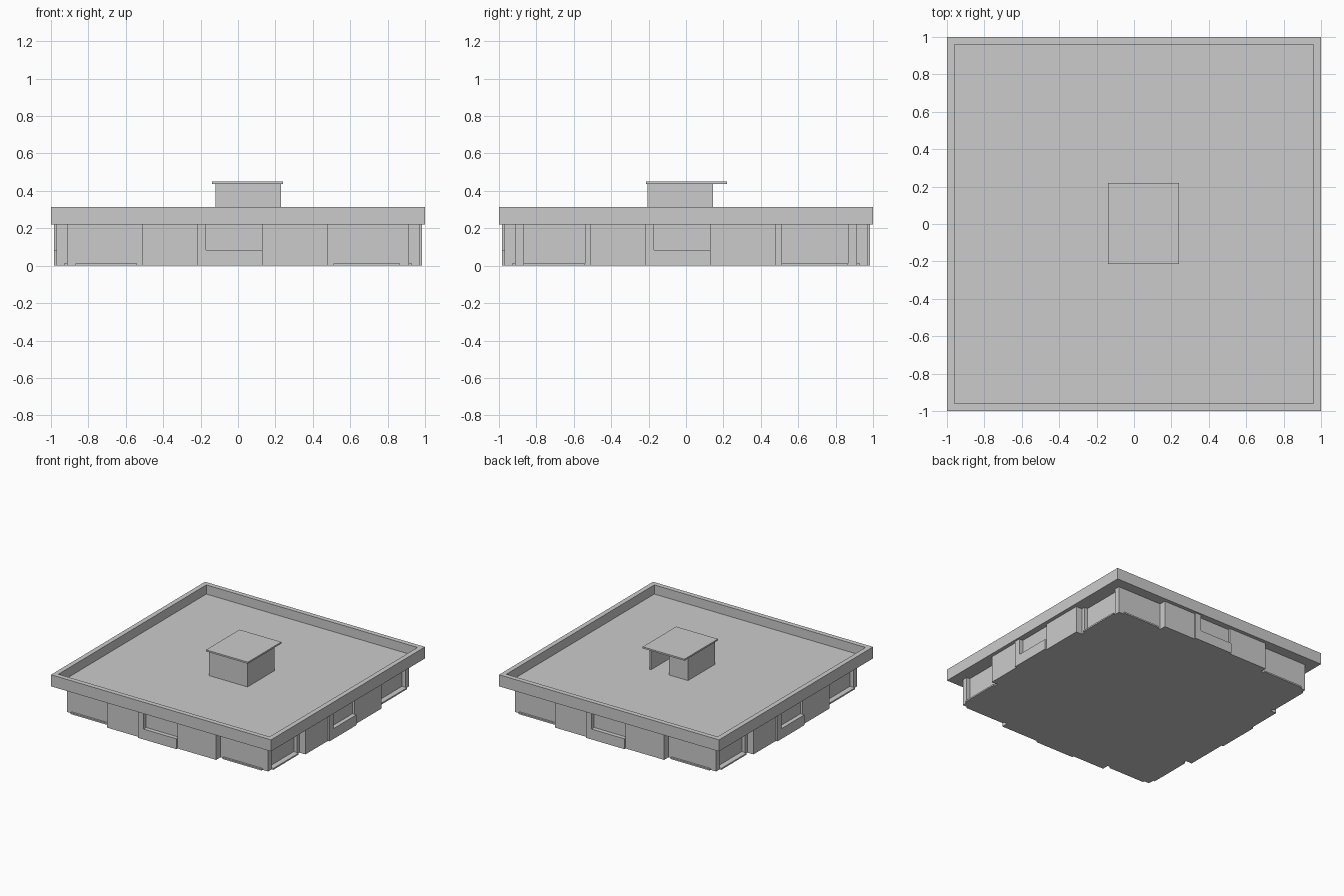
import bpy
from math import pi
from mathutils import Matrix

if "Cube" in bpy.data.objects:
    bpy.data.objects.remove(bpy.data.objects["Cube"], do_unlink=True)

grey = bpy.data.materials.new("plain grey")
grey.use_nodes = True
COLOUR = (0.6, 0.6, 0.6, 1)
grey.diffuse_color = COLOUR
grey.node_tree.nodes["Principled BSDF"].inputs["Base Color"].default_value = COLOUR

CORNERS = [(0, 0), (1, 0), (1, 1), (0, 1)]
QUADS = [(3, 2, 1, 0), (4, 5, 6, 7), (0, 1, 5, 4),
         (1, 2, 6, 5), (2, 3, 7, 6), (3, 0, 4, 7)]


def box(name, x, y, z, quarter=0):
    """Axis-aligned box from ranges, turned by quarter turns about the centre."""
    verts = [(x[i], y[j], h) for h in z for i, j in CORNERS]
    mesh = bpy.data.meshes.new(name)
    mesh.from_pydata(verts, [], QUADS)
    mesh.transform(Matrix.Rotation(quarter * pi / 2, 4, "Z"))
    mesh.materials.append(grey)
    obj = bpy.data.objects.new(name, mesh)
    bpy.context.collection.objects.link(obj)
    return obj


EAVE, RIM, DECK = 0.22, 0.315, 0.24
WALL = (0, EAVE)

# Main storey core
box("core", (-0.885, 0.885), (-0.885, 0.885), WALL)

# Roof deck and parapet
box("roof_deck", (-0.96, 0.96), (-0.96, 0.96), (EAVE, DECK))
for q, side in enumerate(("front", "right_hand", "back", "left_hand")):
    box(side + "_parapet", (-1, 0.96), (-1, -0.96), (EAVE, RIM), q)

    # Central projecting bay with a stepped window panel
    box(side + "_bay_panel_a", (-0.51, -0.22), (-0.97, -0.88), WALL, q)
    box(side + "_bay_panel_b", (0.13, 0.48), (-0.97, -0.88), WALL, q)
    box(side + "_window_jamb", (-0.22, -0.17), (-0.985, -0.88), WALL, q)
    box(side + "_window_apron", (-0.17, 0.13), (-0.985, -0.88), (0, 0.085), q)
    box(side + "_window_pane", (-0.17, 0.13), (-0.95, -0.88), (0.085, EAVE), q)

    # Corner walls: flat with a low sill front and back, recessed at the sides
    for name, lo, hi, a, b in (("first", -0.915, -0.51, -0.87, -0.54),
                               ("second", 0.48, 0.915, 0.51, 0.865)):
        label = f"{side}_{name}"
        if q % 2 == 0:
            box(label + "_wall", (lo, hi), (-0.915, -0.88), WALL, q)
            box(label + "_sill", (a, b), (-0.93, -0.88), (0, 0.012), q)
        else:
            box(label + "_post_a", (lo, a), (-0.915, -0.88), WALL, q)
            box(label + "_post_b", (b, hi), (-0.915, -0.88), WALL, q)
            box(label + "_sill", (a, b), (-0.93, -0.88), (0, 0.012), q)

# Roof hut: thin walls with a doorway in the back
HUT = (DECK, 0.437)
box("hut_front_wall", (-0.12, 0.23), (-0.205, -0.19), HUT)
box("hut_side_wall_a", (-0.12, -0.105), (-0.19, 0.145), HUT)
box("hut_side_wall_b", (0.215, 0.23), (-0.19, 0.145), HUT)
box("hut_back_wall", (-0.105, 0.055), (0.13, 0.145), HUT)
box("hut_roof", (-0.14, 0.24), (-0.215, 0.22), (0.437, 0.45))
